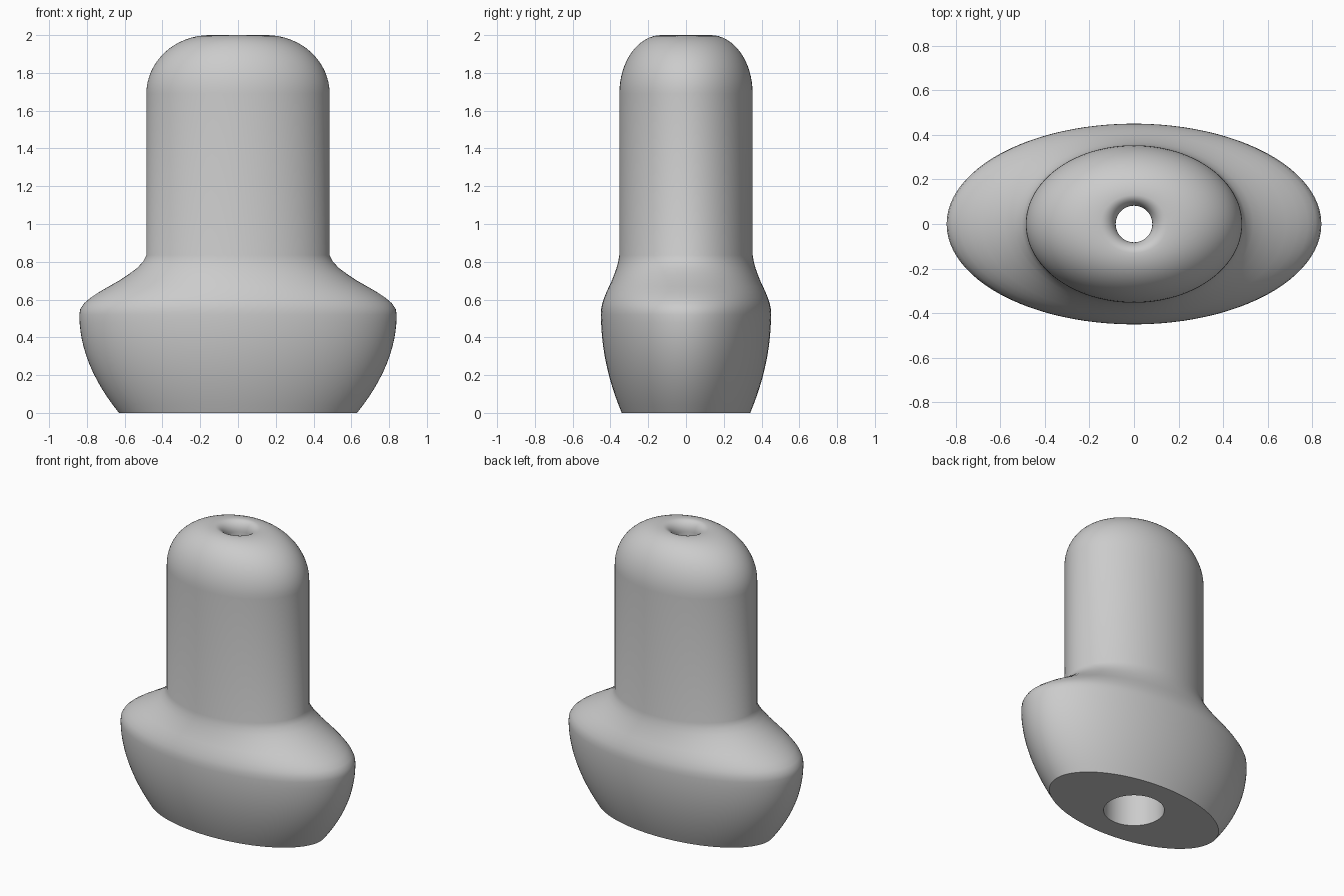
import bpy, bmesh
from math import sin, cos, pi

if "Cube" in bpy.data.objects:
    bpy.data.objects.remove(bpy.data.objects["Cube"])

SEGMENTS = 96

grey = bpy.data.materials.new("plain grey")
grey.use_nodes = True
colour = (0.6, 0.6, 0.6, 1)
grey.diffuse_color = colour
grey.node_tree.nodes["Principled BSDF"].inputs["Base Color"].default_value = colour

# Each section is (half width, half depth, height)
sections = []

# Flared foot, curving out to the widest line
for i in range(13):
    t = 1 - i / 12
    sections.append((0.84 - 0.21 * t * t, 0.45 - 0.11 * t * t, 0.52 * (1 - t)))

# Shoulder sweeping in to the neck
sections += [(0.835, 0.449, 0.55), (0.815, 0.443, 0.58), (0.78, 0.433, 0.61),
             (0.735, 0.421, 0.64), (0.683, 0.407, 0.67), (0.63, 0.393, 0.70),
             (0.58, 0.38, 0.733), (0.535, 0.368, 0.766), (0.503, 0.359, 0.80),
             (0.485, 0.353, 0.835)]

# Straight oval post and rounded top
for i in range(17):
    a = i / 16 * pi / 2
    sections.append((0.15 + 0.335 * cos(a), 0.13 + 0.223 * cos(a), 1.69 + 0.31 * sin(a)))

# Rolled lip into the small top hole
for i in range(1, 9):
    a = i / 8 * pi / 2
    sections.append((0.15 - 0.068 * sin(a), 0.13 - 0.048 * sin(a), 1.93 + 0.07 * cos(a)))

# Bore widening down to the underside
sections += [(r, r, z) for r, z in ((0.082, 1.8), (0.19, 1.7), (0.19, 0))]

# Loft the sections into one closed body
bm = bmesh.new()
rings = []
for rx, ry, z in sections:
    angles = [2 * pi * k / SEGMENTS for k in range(SEGMENTS)]
    rings.append([bm.verts.new((rx * cos(a), ry * sin(a), z)) for a in angles])
for lower, upper in zip(rings, rings[1:] + rings[:1]):
    for k in range(SEGMENTS):
        n = (k + 1) % SEGMENTS
        bm.faces.new((lower[k], lower[n], upper[n], upper[k]))
bmesh.ops.recalc_face_normals(bm, faces=bm.faces)

mesh = bpy.data.meshes.new("flared_body")
bm.to_mesh(mesh)
bm.free()
mesh.materials.append(grey)
body = bpy.data.objects.new("flared_body", mesh)
bpy.context.collection.objects.link(body)

bpy.ops.object.select_all(action="DESELECT")
body.select_set(True)
bpy.context.view_layer.objects.active = body
bpy.ops.object.shade_smooth_by_angle(angle=pi / 5)
